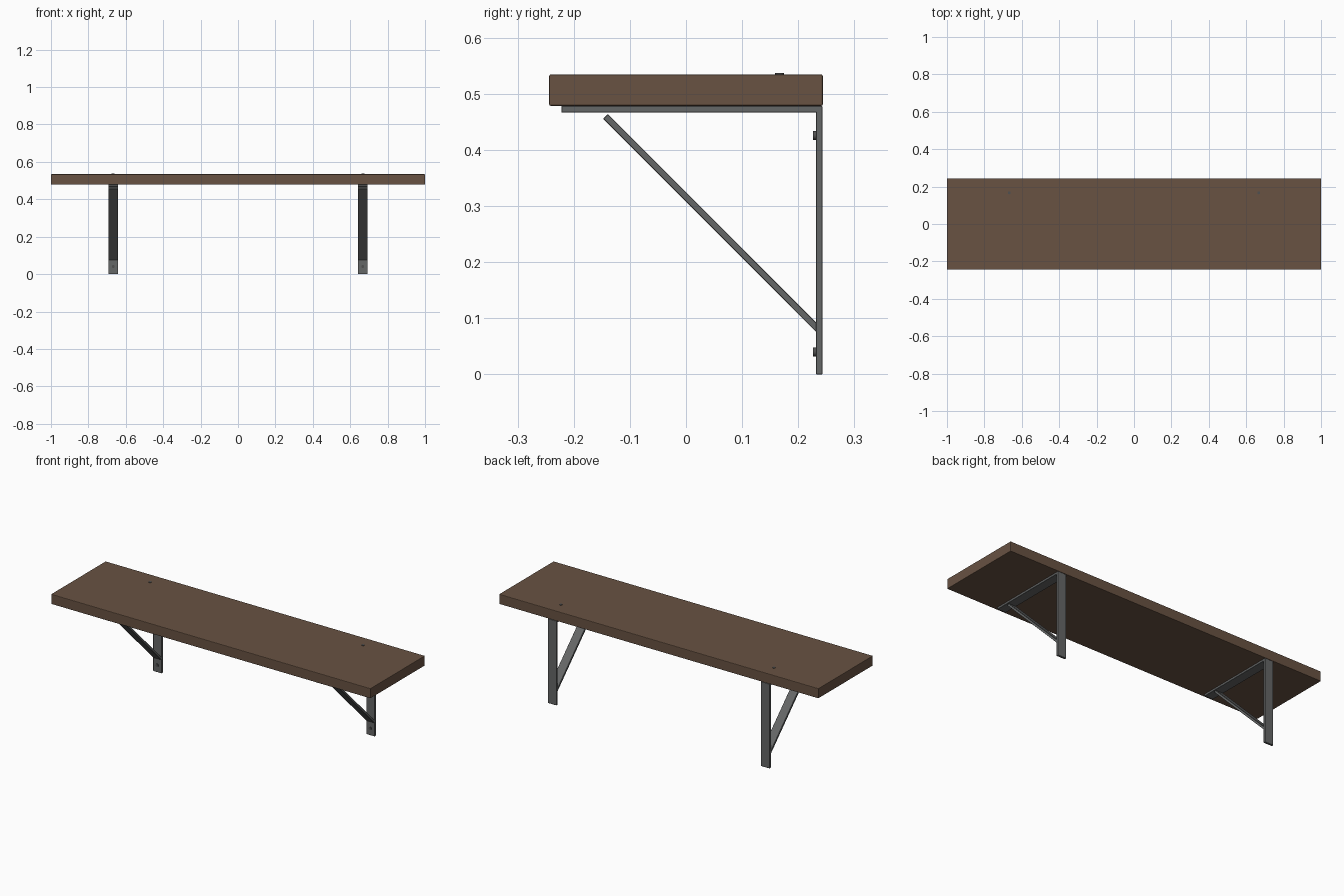
import bpy, math
from mathutils import Vector

if "Cube" in bpy.data.objects:
    bpy.data.objects.remove(bpy.data.objects["Cube"])


def material(name, rgb):
    m = bpy.data.materials.new(name)
    m.diffuse_color = (*rgb, 1)
    m.use_nodes = True
    m.node_tree.nodes["Principled BSDF"].inputs["Base Color"].default_value = m.diffuse_color
    return m


WOOD = material("brown_wood", (0.14, 0.085, 0.055))
STEEL = material("dark_steel", (0.13, 0.135, 0.135))
BOLT = material("bolt_steel", (0.08, 0.08, 0.08))


def box(name, loc, size, mat, bevel=0.001, segs=1, tilt=0):
    bpy.ops.mesh.primitive_cube_add(size=1, location=loc)
    o = bpy.context.object
    o.name = name
    o.scale = size
    bpy.ops.object.transform_apply(location=False, rotation=False, scale=True)
    o.rotation_euler.x = tilt
    b = o.modifiers.new("bevel", 'BEVEL')
    b.width, b.segments = bevel, segs
    o.data.materials.append(mat)
    return o


def bolt_head(name, loc, depth, facing_front):
    bpy.ops.mesh.primitive_cylinder_add(vertices=16, radius=0.008, depth=depth, location=loc)
    o = bpy.context.object
    o.name = name
    if facing_front:
        o.rotation_euler.x = math.pi / 2
    o.data.materials.append(BOLT)
    bpy.ops.object.shade_smooth_by_angle()


# Wooden shelf board
box("shelf_board", (0, 0, 0.5065), (2, 0.488, 0.056), WOOD, 0.003, 2)

W, T = 0.053, 0.012
for side, x in (("left", -0.667), ("right", 0.667)):
    # Wall plate and the arm under the board
    box(f"{side}_wall_plate", (x, 0.2375, 0.2385), (W, T, 0.477), STEEL)
    box(f"{side}_arm", (x, 0.0105, 0.4725), (W, 0.465, T), STEEL)
    # Diagonal brace
    a, b = Vector((x, -0.1435, 0.460)), Vector((x, 0.236, 0.080))
    d = b - a
    box(f"{side}_brace", (a + b) / 2, (W - 0.002, d.length, T), STEEL,
        tilt=math.atan2(d.z, d.y))
    # Wall bolts and the bolt through the board
    for label, z in (("lower", 0.040), ("upper", 0.426)):
        bolt_head(f"{side}_{label}_wall_bolt", (x, 0.2295, z), 0.006, True)
    bolt_head(f"{side}_board_bolt", (x, 0.167, 0.5345), 0.005, False)
